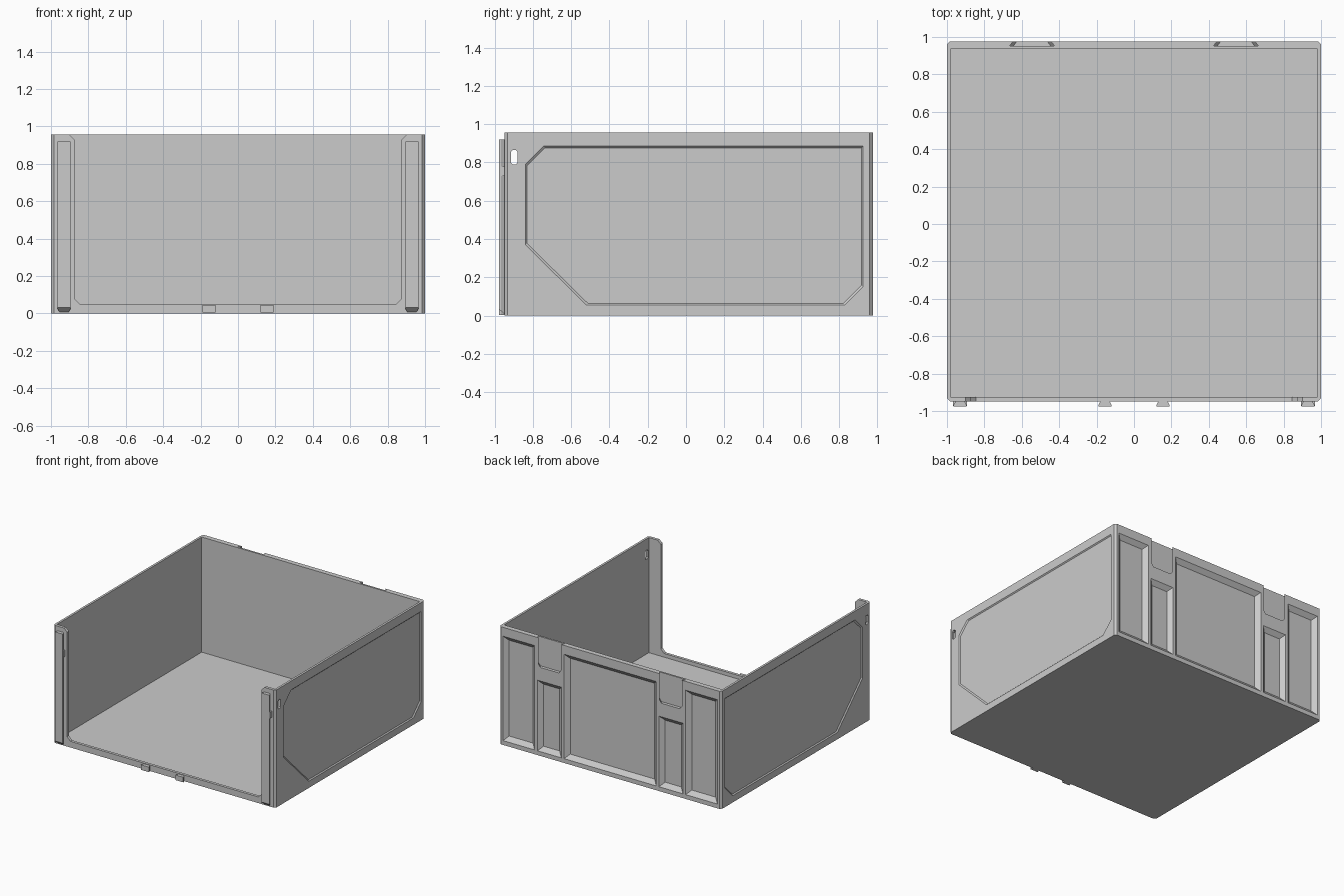
import bpy, bmesh

if "Cube" in bpy.data.objects:
    bpy.data.objects.remove(bpy.data.objects["Cube"])

W, YF, YB, H = 1.0, -0.948, 0.976, 0.957


def loft(name, a, b):
    """Closed solid between two matching point loops."""
    bm = bmesh.new()
    va = [bm.verts.new(p) for p in a]
    vb = [bm.verts.new(p) for p in b]
    bm.faces.new(va)
    bm.faces.new(vb)
    n = len(a)
    for i in range(n):
        j = (i + 1) % n
        bm.faces.new((va[i], va[j], vb[j], vb[i]))
    bmesh.ops.recalc_face_normals(bm, faces=bm.faces)
    me = bpy.data.meshes.new(name)
    bm.to_mesh(me)
    bm.free()
    ob = bpy.data.objects.new(name, me)
    bpy.context.collection.objects.link(ob)
    return ob


def rect_y(x0, x1, z0, z1, y):
    return [(x0, y, z0), (x1, y, z0), (x1, y, z1), (x0, y, z1)]


def block(name, x0, x1, y0, y1, z0, z1):
    return loft(name, rect_y(x0, x1, z0, z1, y0), rect_y(x0, x1, z0, z1, y1))


def cut(target, cutter):
    cutter.hide_render = True
    m = target.modifiers.new("cut", "BOOLEAN")
    m.operation, m.solver, m.object = "DIFFERENCE", "EXACT", cutter
    bpy.context.view_layer.update()
    dg = bpy.context.evaluated_depsgraph_get()
    me = bpy.data.meshes.new_from_object(target.evaluated_get(dg))
    target.modifiers.clear()
    target.data = me
    bpy.data.objects.remove(cutter)


# Bin body with chamfered vertical edges
c = 0.016
foot = [(-W + c, YF), (W - c, YF), (W, YF + c), (W, YB - c),
        (W - c, YB), (-W + c, YB), (-W, YB - c), (-W, YF + c)]
bin_body = loft("bin_body", [(x, y, 0) for x, y in foot], [(x, y, H) for x, y in foot])
cut(bin_body, block("cavity", -0.982, 0.982, -0.925, 0.936, 0.02, 1.2))

# Front opening with angled corners
half = [(0.845, 0.05), (0.875, 0.08), (0.875, 0.93), (0.912, 0.967)]
prof = half + [(-x, z) for x, z in reversed(half)]
cut(bin_body, loft("opening", [(x, -1.1, z) for x, z in prof], [(x, -0.91, z) for x, z in prof]))


# Tapered pockets in the back wall
def pocket(x0, x1, z0, z1, d=0.03, t=0.035):
    e = 0.01
    k = t * e / d
    cut(bin_body, loft("pocket", rect_y(x0 - k, x1 + k, z0 - k, z1 + k, YB + e),
                       rect_y(x0 + t, x1 - t, z0 + t, z1 - t, YB - d)))


pocket(-0.415, 0.415, 0.035, 0.885)
for s in (-1, 1):
    pocket(*sorted((s * 0.68, s * 0.965)), 0.035, 0.885)
    pocket(*sorted((s * 0.44, s * 0.655)), 0.035, 0.61)

    # Latch recess open at the top, wider inside
    lo, hi = sorted((s * 0.435, s * 0.655))
    cut(bin_body, loft(
        "latch_recess",
        [(lo + .015, YB + .01, 1.1), (lo + .015, YB + .01, .745), (lo + .035, YB + .01, .72),
         (hi - .035, YB + .01, .72), (hi - .015, YB + .01, .745), (hi - .015, YB + .01, 1.1)],
        [(lo - .01, YB - .025, 1.1), (lo - .01, YB - .025, .745), (lo + .01, YB - .025, .72),
         (hi - .01, YB - .025, .72), (hi + .01, YB - .025, .745), (hi + .01, YB - .025, 1.1)]))

    # Shallow side panel recess
    panel = [(-0.84, 0.79), (-0.745, 0.885), (0.925, 0.885), (0.925, 0.15),
             (0.83, 0.055), (-0.52, 0.055), (-0.84, 0.37)]
    cy, cz = 0.04, 0.47

    def ring(x, d):
        return [(s * x, y - d * (1 if y > cy else -1), z - d * (1 if z > cz else -1))
                for y, z in panel]
    cut(bin_body, loft("panel_recess", ring(1.008, -0.008), ring(0.992, 0.008)))

    # Side slot near the front
    slot = [(-.915, .80), (-.905, .79), (-.89, .79), (-.88, .80),
            (-.88, .855), (-.89, .865), (-.905, .865), (-.915, .855)]
    cut(bin_body, loft("side_slot", [(s * 0.95, *p) for p in slot], [(s * 1.05, *p) for p in slot]))


# Dovetail connectors on the front: tall rails and short floor tabs
def dovetail(name, x, z1, chamfer):
    n, w, y0, y1, y2 = 0.022, 0.035, YF + 0.004, -0.968, -0.976
    sec = [(x - n, y0), (x + n, y0), (x + w, y1), (x + w, y2), (x - w, y2), (x - w, y1)]
    lift = [0, 0, chamfer * .75, chamfer, chamfer, chamfer * .75]
    return loft(name, [(px, py, 0.004 + l) for (px, py), l in zip(sec, lift)],
                [(px, py, z1) for px, py in sec])


for s, side in ((-1, "left"), (1, "right")):
    dovetail(side + "_rail", s * 0.93, 0.92, 0.028)
    dovetail(side + "_floor_tab", s * 0.155, 0.045, 0.0)
    # Catch bumps near the top of each rail
    for k in (-1, 1):
        x0, x1 = sorted((s * 0.93 + k * 0.02, s * 0.93 + k * 0.038))
        block(side + "_rail_catch", x0, x1, -0.972, YF + 0.002, 0.73, 0.78)
